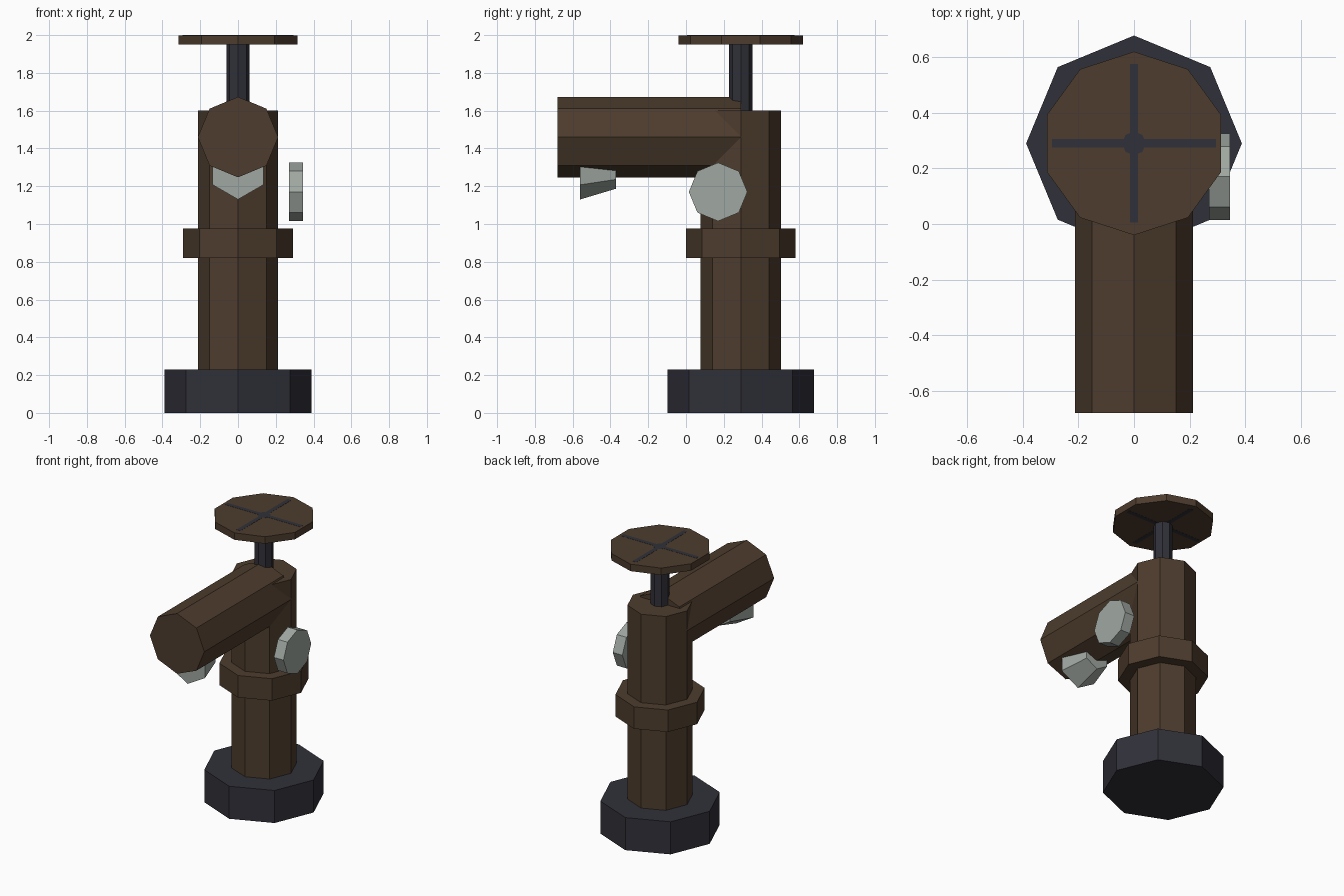
import bpy
from math import radians
from mathutils import Matrix, Vector

if "Cube" in bpy.data.objects:
    bpy.data.objects.remove(bpy.data.objects["Cube"], do_unlink=True)


def material(name, rgb):
    m = bpy.data.materials.new(name)
    m.use_nodes = True
    m.diffuse_color = (*rgb, 1)
    m.node_tree.nodes["Principled BSDF"].inputs["Base Color"].default_value = (*rgb, 1)
    return m


rust = material("rusty brown", (0.074, 0.045, 0.026))
iron = material("dark iron", (0.030, 0.030, 0.041))
steel = material("pale steel", (0.35, 0.39, 0.36))

AXIS_Y = 0.29  # the upright pipe stands behind the centre


def prism(name, mat, start, end, r1, r2=None, sides=8):
    """Flat-sided cylinder or cone from start to end, with a corner on an axis."""
    a, b = Vector(start), Vector(end)
    d = b - a
    bpy.ops.mesh.primitive_cone_add(vertices=sides, radius1=r1,
                                    radius2=r1 if r2 is None else r2, depth=d.length)
    ob = bpy.context.object
    ob.name = name
    # the first corner lies on local +y, which is turned to point up for level parts
    if abs(d.z) > 0.001:
        turn = Matrix()
    elif abs(d.y) > 0.001:
        turn = Matrix.Rotation(radians(-90), 4, 'X')
    else:
        turn = Matrix.Rotation(radians(90), 4, 'X') @ Matrix.Rotation(radians(90), 4, 'Y')
    ob.data.transform(turn)
    ob.location = (a + b) / 2
    ob.data.materials.append(mat)
    return ob


def upright(name, mat, z0, z1, r, sides=8):
    return prism(name, mat, (0, AXIS_Y, z0), (0, AXIS_Y, z1), r, sides=sides)


# Standing pipe with its foot and collar
upright("base", iron, 0, 0.23, 0.388)
upright("upright_pipe", rust, 0.22, 1.6, 0.212)
upright("collar", rust, 0.82, 0.975, 0.29)

# Outlet pipe and the nozzle beneath its mouth
prism("outlet_pipe", rust, (0, -0.68, 1.46), (0, AXIS_Y, 1.46), 0.213)
prism("nozzle", steel, (0, -0.56, 1.285), (0, -0.37, 1.285), 0.155, 0.098, sides=6)

# Gauge beside the upright pipe
prism("gauge", steel, (0.27, 0.17, 1.17), (0.345, 0.17, 1.17), 0.155)

# Valve stem and hand wheel
upright("valve_stem", iron, 1.55, 1.96, 0.062)
upright("hand_wheel", rust, 1.95, 1.999, 0.33, sides=10)
upright("wheel_hub", iron, 1.949, 2.0, 0.043)

# Crossed spokes set into the wheel
for name, size in (("spoke_across", (0.59, 0.03, 0.051)),
                   ("spoke_along", (0.03, 0.57, 0.051))):
    bpy.ops.mesh.primitive_cube_add(size=1, location=(0, AXIS_Y, 1.9745))
    spoke = bpy.context.object
    spoke.name = name
    spoke.scale = size
    spoke.data.materials.append(iron)
